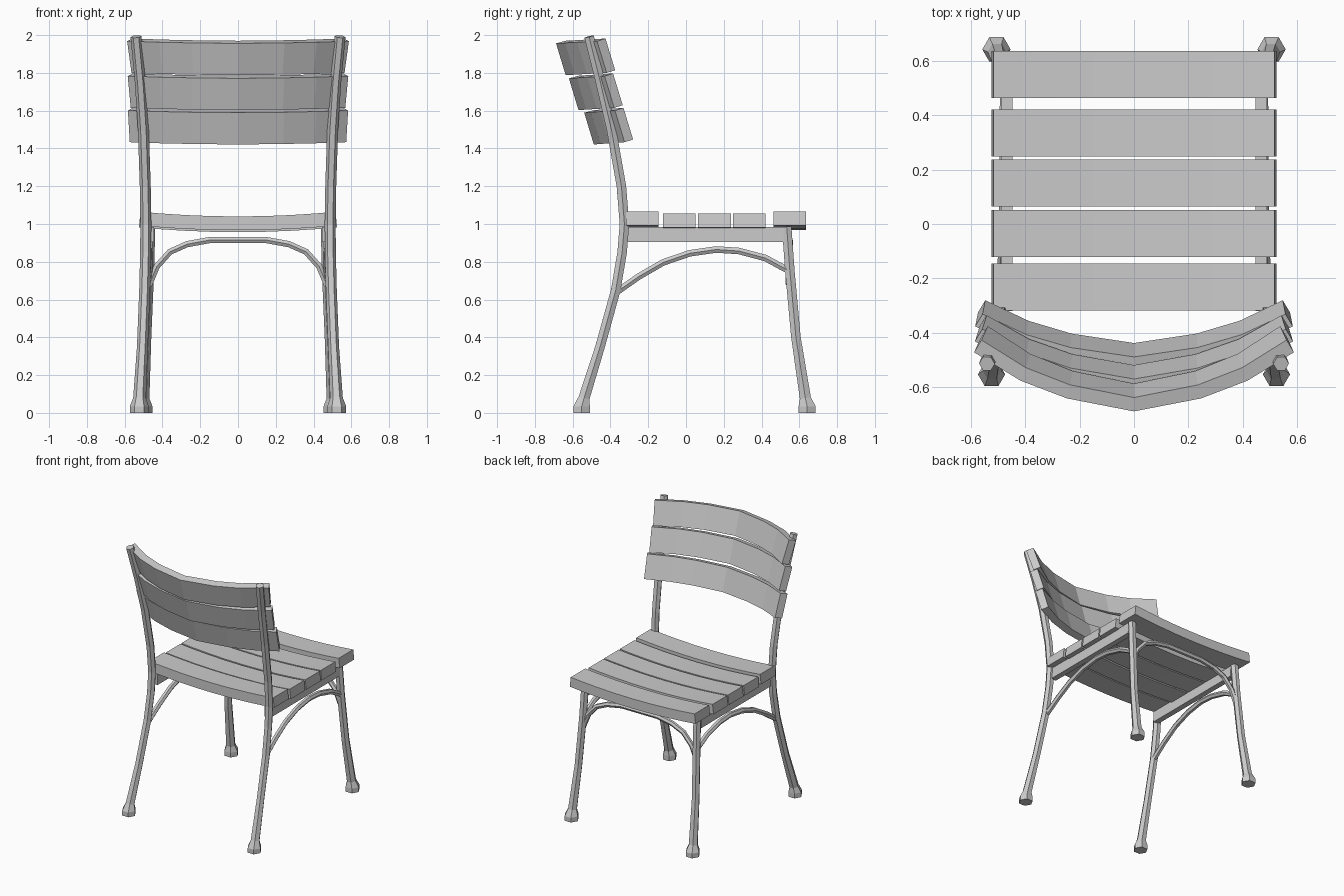
import bpy, bmesh, math
from mathutils import Vector

if "Cube" in bpy.data.objects:
    bpy.data.objects.remove(bpy.data.objects["Cube"])


def make(name, rings, mirror=False):
    """Skin a list of equal-sized vertex rings into a capped solid."""
    bm = bmesh.new()
    rows = [[bm.verts.new(p) for p in ring] for ring in rings]
    n = len(rows[0])
    for a, b in zip(rows, rows[1:]):
        for i in range(n):
            j = (i + 1) % n
            bm.faces.new((a[i], a[j], b[j], b[i]))
    bm.faces.new(rows[0])
    bm.faces.new(rows[-1])
    bmesh.ops.recalc_face_normals(bm, faces=bm.faces)
    me = bpy.data.meshes.new(name)
    bm.to_mesh(me)
    bm.free()
    ob = bpy.data.objects.new(name, me)
    bpy.context.collection.objects.link(ob)
    if mirror:
        mod = ob.modifiers.new("Mirror", 'MIRROR')
        mod.use_mirror_merge = False
    return ob


def tube(name, path, side, mirror=False, n=6):
    """Six-sided tube through (x, y, z, radius) points; side sets the ring orientation."""
    pts = [Vector(p[:3]) for p in path]
    rings = []
    for k, p in enumerate(pts):
        t = (pts[min(k + 1, len(pts) - 1)] - pts[max(k - 1, 0)]).normalized()
        if k < 2 and path[0][2] == 0:
            t = Vector((0, 0, 1))       # keep the foot flat on the floor
        u = Vector(side)
        u = (u - t * u.dot(t)).normalized()
        v = t.cross(u)
        r = path[k][3]
        rings.append([p + r * (math.cos(a) * u + math.sin(a) * v)
                      for a in (2 * math.pi * i / n for i in range(n))])
    return make(name, rings, mirror)


R = 0.029
# Back legs running up into the backrest posts, with flared feet
tube("back_leg", [(.523, -.552, 0, .05), (.523, -.552, .035, .05), (.521, -.54, .078, .034),
                  (.506, -.455, .35, R), (.494, -.372, .65, R), (.489, -.338, .85, R),
                  (.488, -.326, 1.0, R), (.491, -.342, 1.2, R), (.501, -.395, 1.5, R),
                  (.517, -.453, 1.75, R), (.54, -.513, 1.992, R)], (1, 0, 0), True)

# Front legs
tube("front_leg", [(.505, .641, 0, .052), (.505, .641, .035, .052), (.503, .632, .078, .034),
                   (.488, .582, .4, R), (.473, .55, .75, R), (.467, .533, .985, R)],
     (1, 0, 0), True)

# Side arches under the seat
tube("side_arch", [(.488, -.36, .645, .02), (.484, -.25, .722, .02), (.48, -.12, .797, .02),
                   (.477, .02, .845, .02), (.475, .16, .865, .02), (.474, .28, .857, .02),
                   (.473, .42, .82, .02), (.472, .54, .755, .02)], (1, 0, 0), True)

# Front arch between the front legs
half = [(.47, .68), (.43, .775), (.36, .853), (.27, .893), (.15, .915)]
arch = [(-x, z) for x, z in half] + half[::-1]
tube("front_arch", [(x, .547, z, .019) for x, z in arch], (0, 1, 0))

# Rails carrying the seat slats
make("seat_rail", [[(.446, y, .905), (.489, y, .905), (.489, y, .985), (.446, y, .985)]
                   for y in (-.32, .515)], True)

# Five dished seat slats
cols = [-1, -.8, -.55, -.28, 0, .28, .55, .8, 1]
for i, (y0, lift) in enumerate([(-.318, .01), (-.122, 0), (.064, 0), (.248, 0), (.462, .01)]):
    y1 = y0 + .173
    rings = []
    for s in cols:
        z = .957 + lift + .025 * s * s
        xb, xt = .524 * s, .516 * s
        rings.append([(xb, y0, z), (xb, y1, z), (xt, y1, z + .073), (xt, y0, z + .073)])
    make("seat_slat_%d" % (i + 1), rings)

# Three bowed, tilted backrest slats: inner bottom y and z, bow depth, half width, splay
half = [(1, 1), (.71, .52), (.42, .22)]
cols = [(-s, d) for s, d in half] + [(0, 0)] + half[::-1]
for i, (y, z, bow, w, splay) in enumerate([(-.437, 1.435, .157, .546, .010),
                                           (-.518, 1.617, .183, .541, .016),
                                           (-.586, 1.802, .211, .537, .023)]):
    rings = []
    for s, d in cols:
        def corner(up, out):
            return (s * (w + splay * up + .027 * out),
                    y + bow * d - .051 * up - (.051 - .006 * d) * out,
                    z + .012 * d + .168 * up - .014 * out)
        rings.append([corner(0, 0), corner(1, 0), corner(1, 1), corner(0, 1)])
    make("backrest_slat_%d" % (i + 1), rings)
